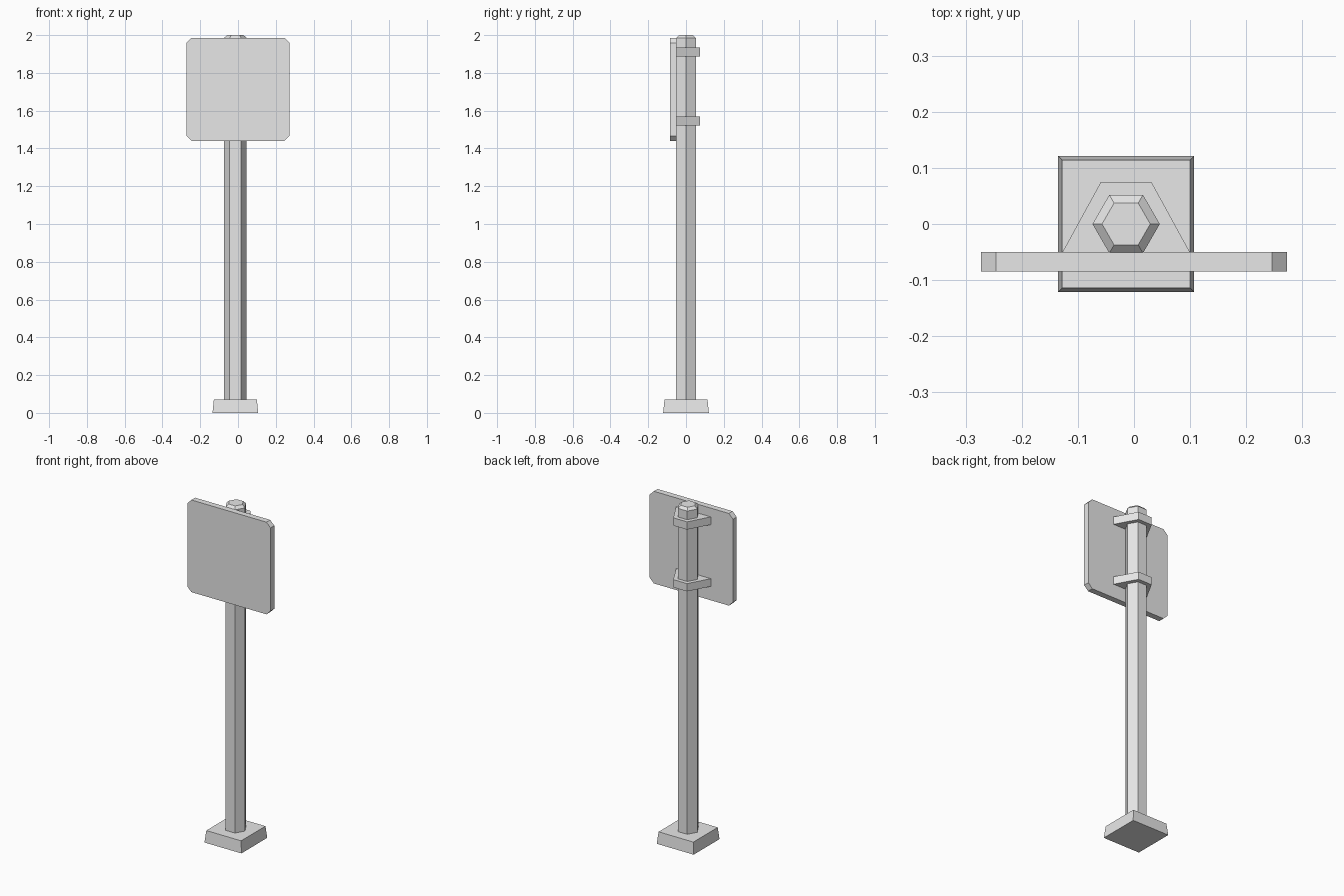
import bpy, bmesh, math

if "Cube" in bpy.data.objects:
    bpy.data.objects.remove(bpy.data.objects["Cube"], do_unlink=True)

grey = bpy.data.materials.new("light grey")
grey.use_nodes = True
COLOUR = (0.8, 0.8, 0.8, 1)
grey.diffuse_color = COLOUR
grey.node_tree.nodes["Principled BSDF"].inputs["Base Color"].default_value = COLOUR

POST_X = -0.014


def loft(name, rings):
    """Flat-faced solid through matching rings of points, capped at both ends."""
    bm = bmesh.new()
    loops = [[bm.verts.new(p) for p in ring] for ring in rings]
    n = len(loops[0])
    for a, b in zip(loops, loops[1:]):
        for i in range(n):
            j = (i + 1) % n
            bm.faces.new((a[i], a[j], b[j], b[i]))
    bm.faces.new(loops[0][::-1])
    bm.faces.new(loops[-1])
    bmesh.ops.recalc_face_normals(bm, faces=bm.faces)
    mesh = bpy.data.meshes.new(name)
    bm.to_mesh(mesh)
    bm.free()
    mesh.materials.append(grey)
    obj = bpy.data.objects.new(name, mesh)
    bpy.context.collection.objects.link(obj)
    return obj


def polygon(sides, radius, z, turn=0):
    """Regular polygon around the post axis."""
    angles = [turn + math.tau * i / sides for i in range(sides)]
    return [(POST_X + radius * math.cos(a), radius * math.sin(a), z) for a in angles]


# Tapered square foot
root2 = math.sqrt(2)
loft("base", [polygon(4, 0.121 * root2, 0, math.pi / 4),
              polygon(4, 0.114 * root2, 0.07, math.pi / 4)])

# Hexagonal post with a chamfered top
loft("post", [polygon(6, 0.06, 0.06), polygon(6, 0.06, 1.985), polygon(6, 0.043, 2.0)])

# Square sign panel with clipped corners
half, clip, mid_z = 0.273, 0.027, 1.713
corner = half - clip
outline = [(-corner, -half), (corner, -half), (half, -corner), (half, corner),
           (corner, half), (-corner, half), (-half, corner), (-half, -corner)]
loft("sign_panel", [[(x, y, mid_z + z) for x, z in outline] for y in (-0.085, -0.05)])

# Trapezoid clamps joining the panel to the post
clamp = [(-0.114, -0.051), (0.114, -0.051), (0.045, 0.075), (-0.045, 0.075)]
for name, low in (("lower_clamp", 1.522), ("upper_clamp", 1.888)):
    loft(name, [[(POST_X + x, y, z) for x, y in clamp] for z in (low, low + 0.046)])
